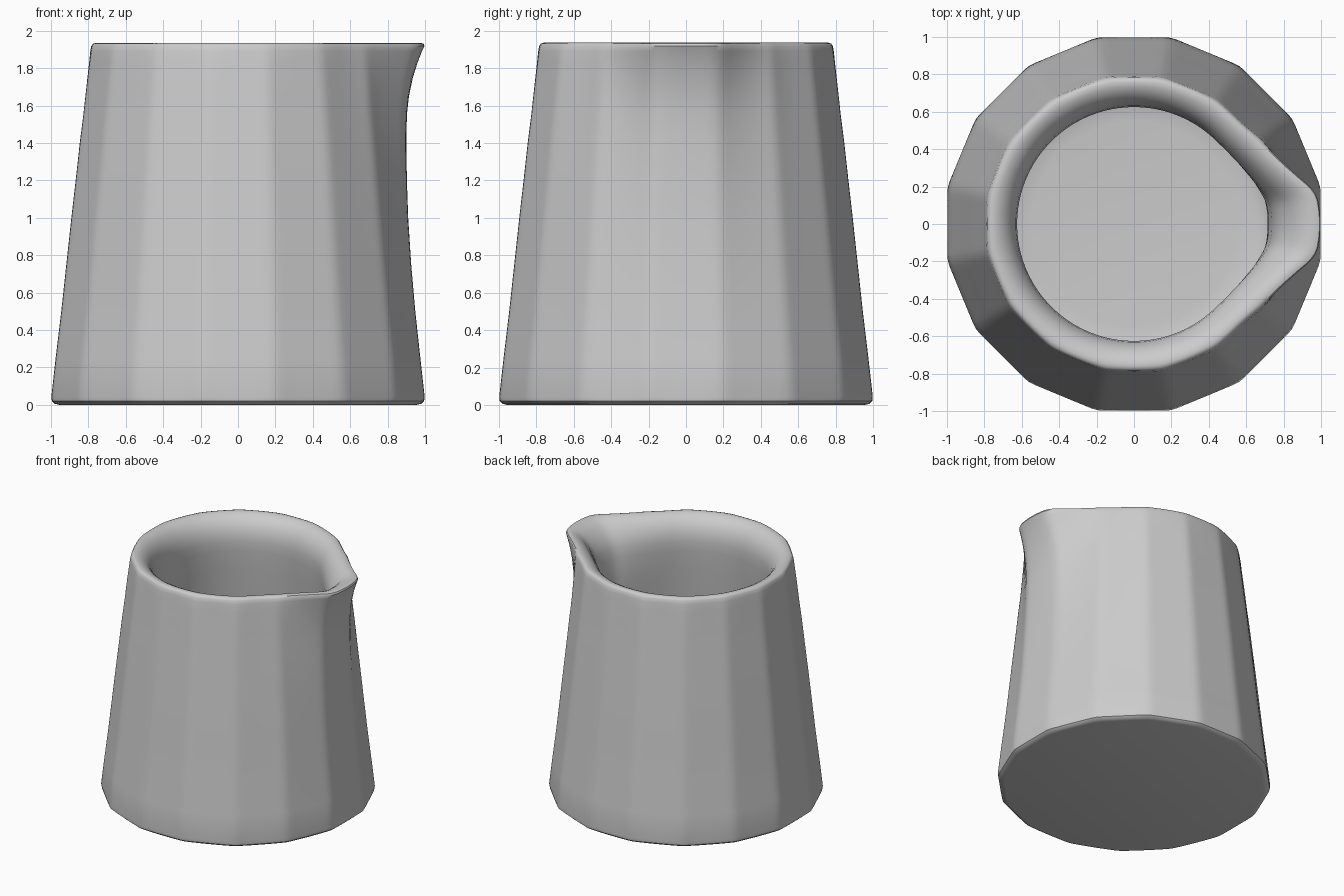
import bpy, bmesh, math

SEG = 192          # samples around the body
FACETS = 16        # broad flutes on the outside


def facet_scale(t):
    # radius multiplier of a 16-sided outline with slightly softened corners
    step = 2 * math.pi / FACETS
    d = (t + step / 2) % step - step / 2
    return min(1 / math.cos(d), 1.0165)


def spout_excess(t):
    # how far the pouring lip reaches beyond the round rim (0..0.21)
    r, phi = 0.79, math.radians(46.6)
    a = abs((t + math.pi) % (2 * math.pi) - math.pi)
    if a >= phi:
        return 0.0
    side = r / math.cos(a - phi)
    # rounded nose x = 1 - y^2
    s, c = math.sin(a), math.cos(a)
    nose = 1.0 if s < 1e-5 else (-c + math.sqrt(c * c + 4 * s * s)) / (2 * s * s)
    # smooth minimum of straight side and nose
    k = 0.03
    h = max(k - abs(side - nose), 0) / k
    return max(min(side, nose) - h * h * k / 4 - r, 0)


# rings: radius, height, spout reach at the nose, facet strength
outer = [(0.955, 0.0, 0, 0.6), (0.98, 0.006, 0, 0.7), (0.995, 0.02, 0, 0.9),
         (0.998, 0.045, 0, 1), (0.975, 0.25, 0, 1), (0.945, 0.5, 0.003, 1),
         (0.918, 0.75, 0.008, 1), (0.891, 1.0, 0.019, 1), (0.868, 1.2, 0.035, 1),
         (0.846, 1.4, 0.054, 1), (0.827, 1.55, 0.076, 1), (0.816, 1.65, 0.098, 1),
         (0.805, 1.75, 0.130, 0.95), (0.796, 1.83, 0.164, 0.85),
         (0.790, 1.89, 0.193, 0.7), (0.785, 1.918, 0.212, 0.55)]
rim = [(0.776, 1.931, 0.216, 0.45), (0.760, 1.936, 0.212, 0.35),
       (0.735, 1.932, 0.206, 0.2), (0.705, 1.917, 0.197, 0.1),
       (0.675, 1.89, 0.185, 0), (0.65, 1.85, 0.17, 0), (0.632, 1.80, 0.15, 0)]
inner = [(0.625, 1.74, 0.13, 0), (0.628, 1.66, 0.11, 0), (0.645, 1.5, 0.075, 0),
         (0.68, 1.2, 0.035, 0), (0.73, 0.8, 0.01, 0), (0.775, 0.45, 0, 0),
         (0.785, 0.33, 0, 0), (0.765, 0.25, 0, 0), (0.72, 0.195, 0, 0),
         (0.65, 0.165, 0, 0), (0.55, 0.155, 0, 0)]

# jug body: skin the rings, cap underside and inside floor
bm = bmesh.new()
rings = []
for rad, z, lip, f in outer + rim + inner:
    ring = []
    for i in range(SEG):
        t = 2 * math.pi * i / SEG
        r = rad * (1 + f * (facet_scale(t) - 1)) + lip * spout_excess(t) / 0.21
        ring.append(bm.verts.new((r * math.cos(t), r * math.sin(t), z)))
    rings.append(ring)
for a, b in zip(rings, rings[1:]):
    for i in range(SEG):
        j = (i + 1) % SEG
        bm.faces.new((a[i], a[j], b[j], b[i]))
bm.faces.new(rings[0][::-1])
bm.faces.new(rings[-1])
bmesh.ops.recalc_face_normals(bm, faces=bm.faces[:])

mesh = bpy.data.meshes.new("jug_body")
bm.to_mesh(mesh)
bm.free()
jug = bpy.data.objects.new("jug_body", mesh)
bpy.context.collection.objects.link(jug)
bpy.context.view_layer.objects.active = jug
jug.select_set(True)
bpy.ops.object.shade_smooth_by_angle(angle=math.radians(40))
